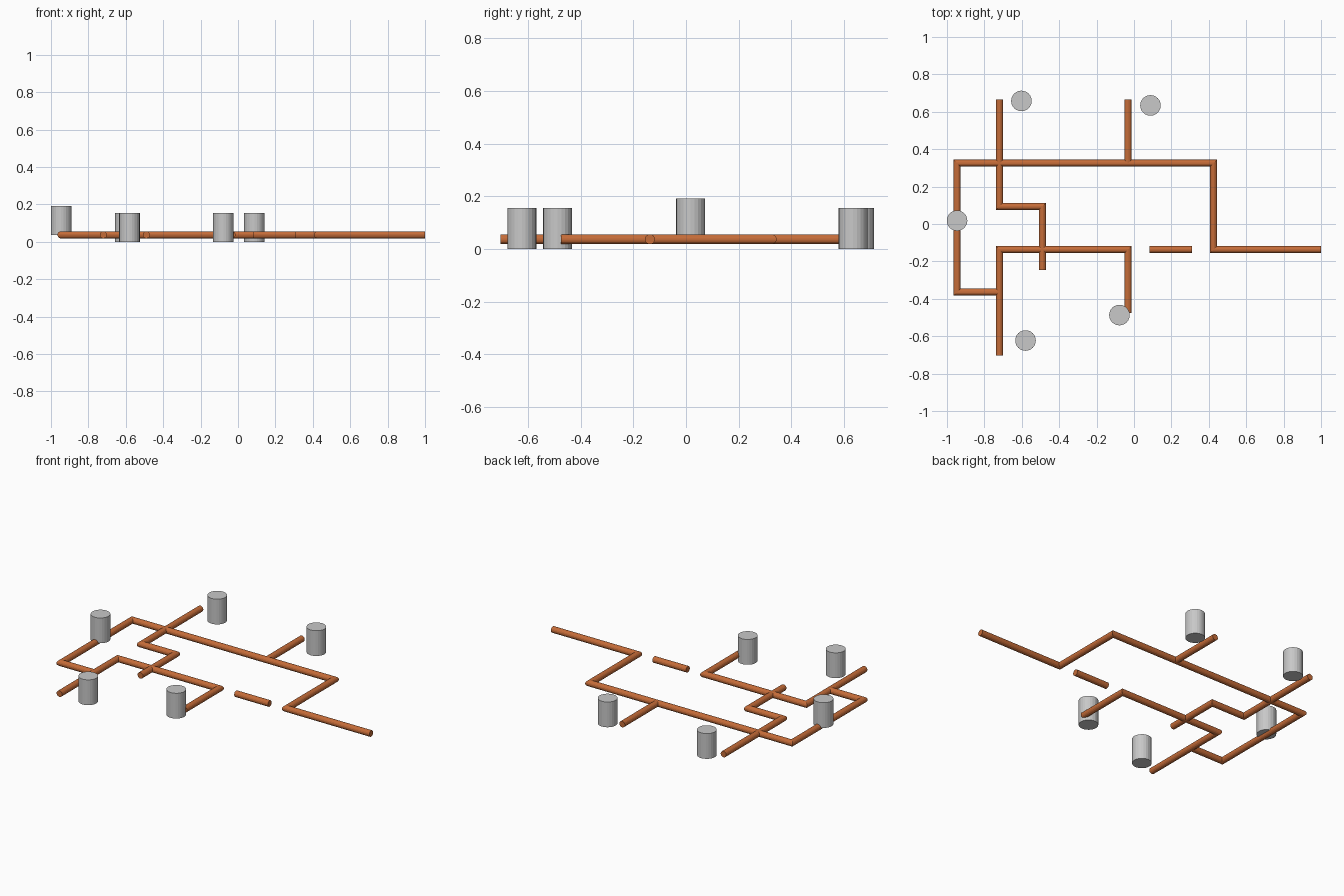
import bpy, bmesh, math
from mathutils import Vector

if "Cube" in bpy.data.objects:
    bpy.data.objects.remove(bpy.data.objects["Cube"], do_unlink=True)

PIPE_R, PIPE_Z, PIPE_SIDES = 0.019, 0.037, 16
CAN_R, CAN_H, CAN_SIDES = 0.055, 0.155, 24


def material(name, color):
    mat = bpy.data.materials.new(name)
    mat.use_nodes = True
    mat.diffuse_color = color
    mat.node_tree.nodes["Principled BSDF"].inputs["Base Color"].default_value = color
    return mat


copper = material("copper orange", (0.56, 0.15, 0.04, 1))
grey = material("light grey", (0.58, 0.58, 0.58, 1))


def add_object(name, bm, mat):
    bmesh.ops.recalc_face_normals(bm, faces=bm.faces)
    mesh = bpy.data.meshes.new(name)
    bm.to_mesh(mesh)
    bm.free()
    mesh.materials.append(mat)
    obj = bpy.data.objects.new(name, mesh)
    bpy.context.collection.objects.link(obj)


def pipe(name, path):
    """Sweep a round section along a flat path with mitred corners."""
    bm = bmesh.new()
    pts = [Vector((x, y, PIPE_Z)) for x, y in path]
    dirs = [(b - a).normalized() for a, b in zip(pts, pts[1:])]
    up = Vector((0, 0, 1))
    rings = []
    for i, p in enumerate(pts):
        before, after = dirs[max(i - 1, 0)], dirs[min(i, len(dirs) - 1)]
        side = up.cross(before + after).normalized()
        side /= side.dot(up.cross(before))
        angles = [math.tau * (k + 0.5) / PIPE_SIDES for k in range(PIPE_SIDES)]
        rings.append([bm.verts.new(p + PIPE_R * (side * math.cos(a) + up * math.sin(a)))
                      for a in angles])
    for r0, r1 in zip(rings, rings[1:]):
        for k in range(PIPE_SIDES):
            n = (k + 1) % PIPE_SIDES
            bm.faces.new((r0[k], r0[n], r1[n], r1[k]))
    bm.faces.new(rings[0])
    bm.faces.new(rings[-1])
    add_object(name, bm, copper)


def canister(name, x, y, base):
    bm = bmesh.new()
    bmesh.ops.create_cone(bm, cap_ends=True, segments=CAN_SIDES,
                          radius1=CAN_R, radius2=CAN_R, depth=CAN_H)
    bmesh.ops.translate(bm, verts=bm.verts, vec=(x, y, base + CAN_H / 2))
    add_object(name, bm, grey)


# Shared pipe centre lines
left_x, west_x, mid_x, stub_x, east_x = -0.946, -0.72, -0.49, -0.032, 0.425
back_y, step_y, main_y, low_y = 0.325, 0.093, -0.137, -0.364

# Pipe runs
pipe("outer_pipe", [(west_x, low_y), (left_x, low_y), (left_x, back_y),
                    (east_x, back_y), (east_x, main_y), (1, main_y)])
pipe("stepped_pipe", [(west_x, 0.665), (west_x, step_y), (mid_x, step_y), (mid_x, -0.247)])
pipe("inner_pipe", [(west_x, -0.703), (west_x, main_y), (stub_x, main_y), (stub_x, -0.475)])
pipe("branch_pipe", [(stub_x, back_y), (stub_x, 0.665)])
pipe("short_pipe", [(0.083, main_y), (0.311, main_y)])

# Upright canisters; the left one rests on the pipe
canister("back_right_canister", -0.602, 0.658, 0)
canister("back_left_canister", 0.088, 0.634, 0)
canister("front_right_canister", -0.58, -0.623, 0)
canister("front_left_canister", -0.078, -0.487, 0)
canister("raised_canister", left_x, 0.018, PIPE_Z)
